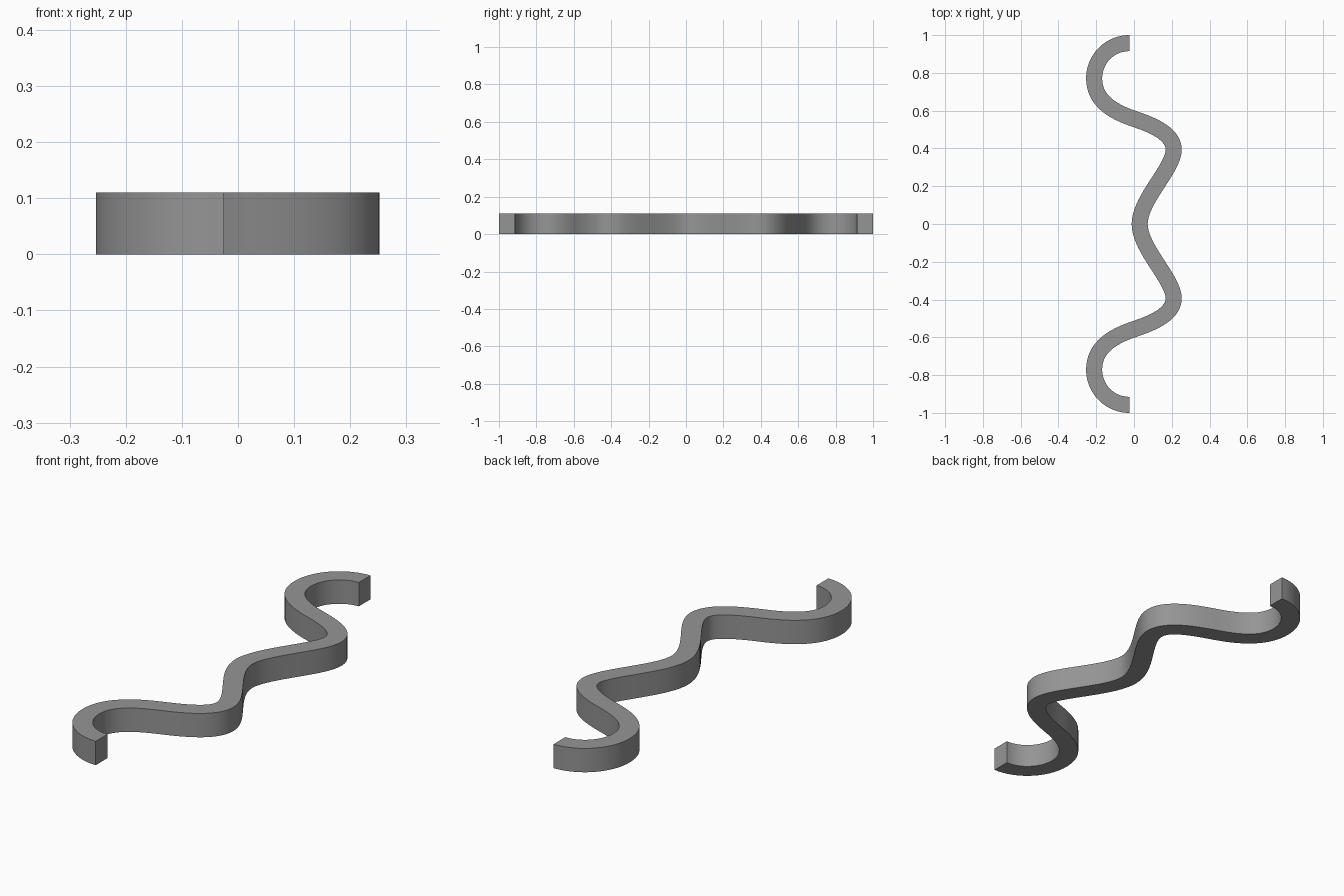
import bpy, bmesh
from mathutils import Vector
from mathutils.geometry import interpolate_bezier

if "Cube" in bpy.data.objects:
    bpy.data.objects.remove(bpy.data.objects["Cube"])

WIDTH, HEIGHT, STEPS = 0.085, 0.11, 20

# centreline of one half: (point, handle offset before, handle offset after)
nodes = [
    ((0.03, 0.0), (0, 0), (0, 0.13)),
    ((0.21, 0.393), (0, -0.10), (0, 0.085)),
    ((0.0, 0.557), (0.10, -0.034), (-0.10, 0.034)),
    ((-0.211, 0.771), (0, -0.125), (0, 0.103)),
    ((-0.025, 0.9575), (-0.103, 0), (0, 0)),
]


def centreline():
    half = []
    for (p, _, out), (q, back, _) in zip(nodes, nodes[1:]):
        p, q = Vector(p), Vector(q)
        pts = interpolate_bezier(p, p + Vector(out), q + Vector(back), q, STEPS)
        half += [Vector(v[:2]) for v in pts[:-1]]
    half.append(Vector(nodes[-1][0]))
    # mirror the half across y = 0
    return [Vector((v.x, -v.y)) for v in reversed(half[1:])] + half


# wavy bar: rectangular section swept along the centreline
path = centreline()
bm = bmesh.new()
rings = []
for i, p in enumerate(path):
    t = (path[min(i + 1, len(path) - 1)] - path[max(i - 1, 0)]).normalized()
    if i in (0, len(path) - 1):
        t = Vector((1, 0)) if i else Vector((-1, 0))   # ends cut square to x
    n = Vector((-t.y, t.x)) * WIDTH / 2
    rings.append([bm.verts.new((c.x, c.y, z)) for c, z in
                  ((p + n, 0), (p - n, 0), (p - n, HEIGHT), (p + n, HEIGHT))])
for a, b in zip(rings, rings[1:]):
    for k in range(4):
        m = (k + 1) % 4
        bm.faces.new((a[k], a[m], b[m], b[k]))
bm.faces.new(rings[0])
bm.faces.new(rings[-1])
bmesh.ops.recalc_face_normals(bm, faces=bm.faces)

mesh = bpy.data.meshes.new("wavy_bar")
bm.to_mesh(mesh)
bm.free()
grey = bpy.data.materials.new("grey")
grey.diffuse_color = (0.3, 0.3, 0.3, 1)
grey.use_nodes = True
grey.node_tree.nodes["Principled BSDF"].inputs["Base Color"].default_value = grey.diffuse_color
mesh.materials.append(grey)
bar = bpy.data.objects.new("wavy_bar", mesh)
bpy.context.collection.objects.link(bar)

# smooth sides with crisp edges
bpy.context.view_layer.objects.active = bar
bar.select_set(True)
bpy.ops.object.shade_smooth_by_angle(angle=0.6)
